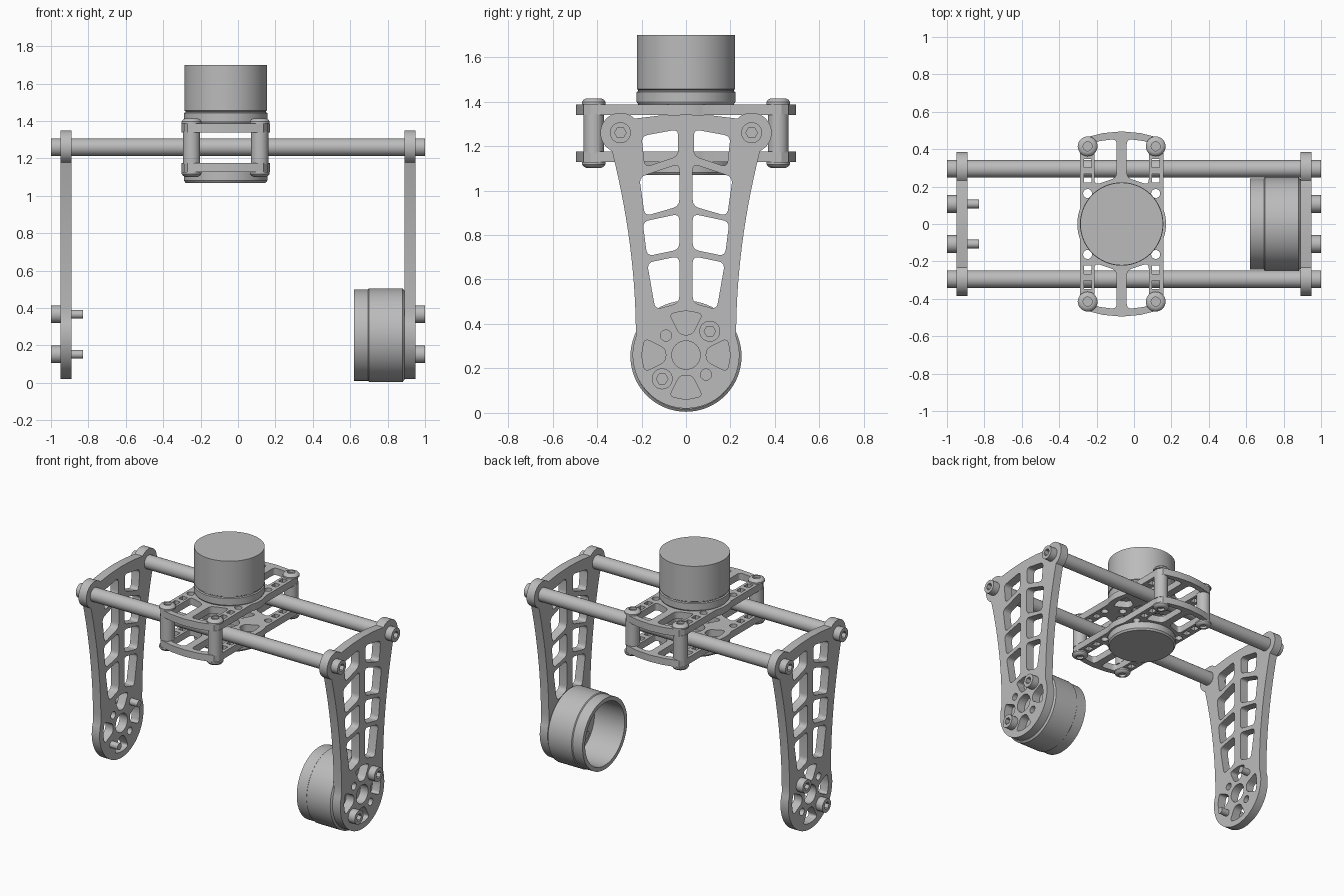
import bpy, bmesh
from math import sin, cos, pi, radians
from mathutils import Matrix, Vector

if "Cube" in bpy.data.objects:
    bpy.data.objects.remove(bpy.data.objects["Cube"])

GREY = (0.5, 0.5, 0.5, 1)
metal = bpy.data.materials.new("plain grey")
metal.use_nodes = True
metal.diffuse_color = GREY
metal.node_tree.nodes["Principled BSDF"].inputs["Base Color"].default_value = GREY

# Local x, y, z become world y, z, x, so that parts face sideways
SIDE = Matrix(((0, 0, 1, 0), (1, 0, 0, 0), (0, 1, 0, 0), (0, 0, 0, 1)))
FLIP_X = Matrix.Scale(-1, 4, (1, 0, 0))


def finish(name, bm, matrix):
    """Turn a bmesh into a shaded object."""
    bm.transform(matrix)
    bmesh.ops.remove_doubles(bm, verts=bm.verts, dist=0.0002)
    bmesh.ops.recalc_face_normals(bm, faces=bm.faces)
    mesh = bpy.data.meshes.new(name)
    bm.to_mesh(mesh)
    bm.free()
    mesh.materials.append(metal)
    ob = bpy.data.objects.new(name, mesh)
    bpy.context.scene.collection.objects.link(ob)
    bpy.ops.object.select_all(action='DESELECT')
    ob.select_set(True)
    bpy.context.view_layer.objects.active = ob
    bpy.ops.object.shade_smooth_by_angle(angle=radians(30))
    return ob


def arc(cx, cy, r, start, end, n):
    """Points on an arc, angles in degrees."""
    angles = [radians(start + (end - start) * i / n) for i in range(n + 1)]
    return [(cx + r * cos(a), cy + r * sin(a)) for a in angles]


def circle(cx, cy, r, n=32):
    return arc(cx, cy, r, 0, 360, n)[:-1]


def bezier(a, b, c, n):
    a, b, c = Vector(a), Vector(b), Vector(c)
    steps = [i / n for i in range(n + 1)]
    return [tuple(a * (1 - t) ** 2 + b * 2 * t * (1 - t) + c * t * t) for t in steps]


def rounded(points, d=0.03):
    """Soften every corner of a polygon."""
    out = []
    for i, p in enumerate(points):
        p = Vector(p)
        ends = []
        for q in (points[i - 1], points[(i + 1) % len(points)]):
            way = Vector(q) - p
            ends.append(p + way.normalized() * min(d, way.length * 0.45))
        out += bezier(ends[0], p, ends[1], 5)
    return out


def plate(name, outline, holes, low, high, matrix):
    """Flat cut-out plate between two heights."""
    curve = bpy.data.curves.new(name, 'CURVE')
    curve.dimensions = '2D'
    curve.fill_mode = 'BOTH'
    curve.extrude = (high - low) / 2
    for loop in [outline] + holes:
        spline = curve.splines.new('POLY')
        spline.points.add(len(loop) - 1)
        for point, (x, y) in zip(spline.points, loop):
            point.co = (x, y, 0, 1)
        spline.use_cyclic_u = True
    temp = bpy.data.objects.new(name + "_curve", curve)
    bm = bmesh.new()
    mesh = temp.to_mesh()
    bm.from_mesh(mesh)
    temp.to_mesh_clear()
    bpy.data.objects.remove(temp)
    bpy.data.curves.remove(curve)
    return finish(name, bm, matrix @ Matrix.Translation((0, 0, (low + high) / 2)))


def lathe(name, profile, matrix, n=32):
    """Spin a (radius, height) profile around the local z axis."""
    bm = bmesh.new()
    rings = []
    for r, h in profile:
        if r == 0:
            rings.append([bm.verts.new((0, 0, h))] * n)
        else:
            rings.append([bm.verts.new((x, y, h)) for x, y in circle(0, 0, r, n)])
    for a, b in zip(rings, rings[1:]):
        for i in range(n):
            j = (i + 1) % n
            corners = list(dict.fromkeys((a[i], a[j], b[j], b[i])))
            if len(corners) > 2:
                bm.faces.new(corners)
    return finish(name, bm, matrix)


def rod(name, r, low, high, matrix):
    return lathe(name, [(0, low), (r, low), (r, high), (0, high)], matrix)


def socket_head(name, low, high, matrix):
    """Bolt head with a six-sided recess."""
    plate(name, circle(0, 0, 0.047), [circle(0, 0, 0.026, 6)], low, high, matrix)
    rod(name + "_base", 0.04, low, low + 0.02, matrix)


def mirrored(points):
    return [(-x, y) for x, y in reversed(points)]


def hub_holes(cy):
    """Centre bore, four fan windows and two small diagonal holes."""
    holes = [circle(0, cy, 0.064), circle(-0.09, cy + 0.088, 0.025), circle(0.09, cy - 0.088, 0.025)]
    for k in range(4):
        a = 90 * k
        fan = arc(0, cy, 0.2, a - 22, a + 22, 2) + arc(0, cy, 0.095, a + 17, a - 17, 1)
        holes.append(rounded(fan, 0.025))
    return holes


# Leg plate shape: round hub, flared sides, two ears and a gently arched top
HUB_Z, ROD_Y, ROD_Z = 0.26, 0.295, 1.26
side = bezier((0.2255, 0.342), (0.225, 0.75), (0.333, 1.178), 14)
half = side[1:] + arc(ROD_Y, ROD_Z, 0.09, -60, 135, 20) + [(0.12, 1.337)]
leg_outline = arc(0, HUB_Z, 0.24, 160, 380, 40) + half + [(0, 1.342)] + mirrored(half)
leg_windows = [
    [(0.035, 1.275), (0.2, 1.245), (0.185, 1.105), (0.035, 1.155)],
    [(0.03, 1.12), (0.21, 1.06), (0.185, 0.885), (0.03, 0.93)],
    [(0.03, 0.895), (0.195, 0.86), (0.175, 0.705), (0.03, 0.735)],
    [(0.03, 0.705), (0.175, 0.675), (0.138, 0.465), (0.03, 0.495)],
]
leg_holes = hub_holes(HUB_Z)
for w in leg_windows:
    leg_holes += [rounded(w), rounded(mirrored(w))]

# Legs and their bolts on both sides
for label, flip in (("left", Matrix.Identity(4)), ("right", FLIP_X)):
    frame = flip @ SIDE
    plate(label + "_leg_plate", leg_outline, leg_holes, 0.89, 0.95, frame)
    for y in (-ROD_Y, ROD_Y):
        socket_head(label + "_rod_bolt", 0.95, 1.0, frame @ Matrix.Translation((y, ROD_Z, 0)))
    for s in (-1, 1):
        spot = frame @ Matrix.Translation((s * 0.107, HUB_Z + s * 0.107, 0))
        socket_head(label + "_hub_bolt", 0.95, 1.0, spot)
        rod(label + "_hub_bolt_shaft", 0.023, 0.83, 0.96, spot)

# Cross rods
for label, y in (("front", -ROD_Y), ("back", ROD_Y)):
    rod(label + "_cross_rod", 0.047, -0.89, 0.89, SIDE @ Matrix.Translation((y, ROD_Z, 0)))

# Open cup on the inside of the left leg
cup = [(0, 0.89), (0.238, 0.89), (0.25, 0.88), (0.25, 0.7), (0.244, 0.695), (0.244, 0.62),
       (0.216, 0.62), (0.216, 0.85), (0, 0.85)]
lathe("hub_cup", cup, SIDE @ Matrix.Translation((0, 0.255, 0)), 64)

# Carriage plates
carriage = Matrix.Translation((-0.066, 0, 0))
quarter = arc(0, 0, 0.237, 0, 20, 6) + [(0.224, 0.4), (0.223, 0.43), (0.203, 0.46), (0.1, 0.486)]
top_half = quarter + [(0, 0.495)] + mirrored(quarter)
carriage_outline = top_half + [(-x, -y) for x, y in top_half[1:-1]]
# Drop the doubled point where the two halves meet
carriage_outline.insert(len(top_half), (-0.237, -0.001))
carriage_holes = hub_holes(0)
end_window = [(0.027, 0.455), (0.145, 0.44), (0.145, 0.208), (0.027, 0.248)]
for sx in (-1, 1):
    for sy in (-1, 1):
        shapes = [rounded(end_window), circle(0.182, 0.163, 0.024)]
        for y in (0.245, 0.325):
            shapes.append([(0.162, y - 0.022), (0.202, y - 0.022), (0.202, y + 0.022), (0.162, y + 0.022)])
        carriage_holes += [[(sx * x, sy * y) for x, y in s] for s in shapes]
plate("upper_carriage_plate", carriage_outline, carriage_holes, 1.34, 1.388, carriage)
plate("lower_carriage_plate", carriage_outline, carriage_holes, 1.128, 1.175, carriage)

# Corner standoffs with domed screws above and below
dome = [(0, 0), (0.053, 0), (0.053, 0.01), (0.046, 0.02), (0.034, 0.026), (0.024, 0.026), (0.024, 0.01), (0, 0.01)]
for x in (-0.182, 0.182):
    for y in (-0.415, 0.415):
        corner = carriage @ Matrix.Translation((x, y, 0))
        rod("standoff", 0.046, 1.17, 1.345, corner)
        lathe("upper_screw", dome, corner @ Matrix.Translation((0, 0, 1.388)))
        lathe("lower_screw", dome, corner @ Matrix.Translation((0, 0, 1.128)) @ Matrix.Rotation(pi, 4, 'X'))

# Drum on top and cap underneath
drum = [(0, 1.388), (0.215, 1.388), (0.223, 1.4), (0.223, 1.443), (0.215, 1.447), (0.215, 1.452),
        (0.221, 1.456), (0.221, 1.7), (0, 1.7)]
lathe("top_drum", drum, carriage, 64)
cap = [(0, 1.128), (0.223, 1.128), (0.223, 1.082), (0.214, 1.07), (0, 1.07)]
lathe("bottom_cap", cap, carriage, 64)
